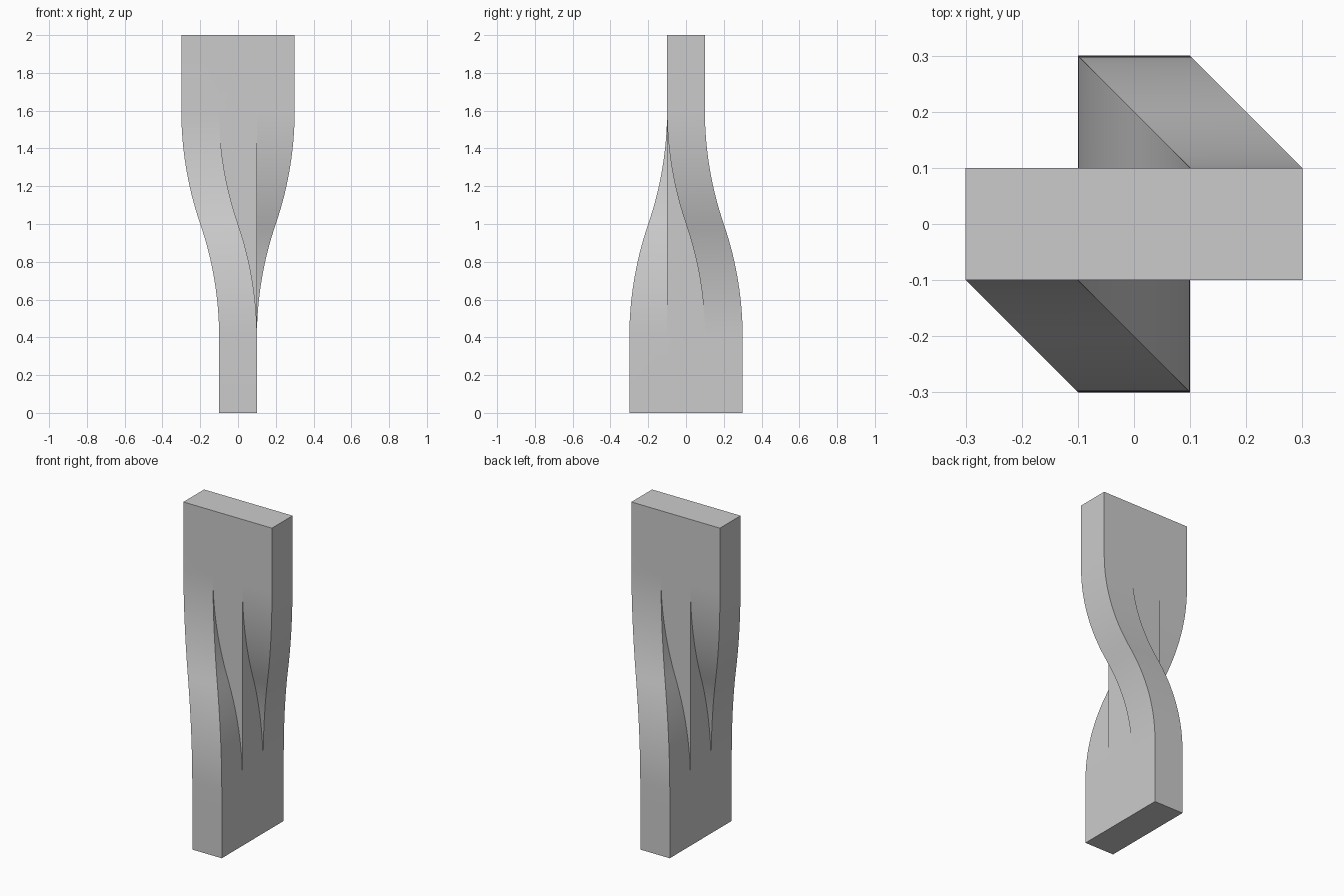
import bpy, bmesh, math

cube = bpy.data.objects.get("Cube")
if cube:
    bpy.data.objects.remove(cube, do_unlink=True)

H = 0.1                      # half width of each square strand
LOW, HIGH = 0.4, 1.6         # where the crossover starts and ends
STEPS = 32

# Plain grey material
grey = bpy.data.materials.new("plain grey")
grey.use_nodes = True
colour = (0.6, 0.6, 0.6, 1)
grey.diffuse_color = colour
grey.node_tree.nodes["Principled BSDF"].inputs["Base Color"].default_value = colour


def shift(z):
    """Sideways slide of the outer strands: two tangent circular arcs."""
    half = (HIGH - LOW) / 2
    radius = (half ** 2 + H ** 2) / (2 * H)
    d = min(max(z, LOW), HIGH) - LOW
    if d <= half:
        return radius - math.sqrt(radius ** 2 - d ** 2)
    return 2 * H - radius + math.sqrt(radius ** 2 - (2 * half - d) ** 2)


def outline(a):
    """Union of the straight middle strand and the two sliding ones."""
    half = [(-H - a, a - 3 * H), (H - a, a - 3 * H), (H - a, -H),
            (H, -H), (H, H - a), (H + a, H - a)]
    return half + [(-x, -y) for x, y in half]


# Loft the outline up the column
bm = bmesh.new()
levels = [0] + [LOW + (HIGH - LOW) * i / STEPS for i in range(STEPS + 1)] + [2]
rings = [[bm.verts.new((x, y, z)) for x, y in outline(shift(z))] for z in levels]
for low, high in zip(rings, rings[1:]):
    for i in range(len(low)):
        j = (i + 1) % len(low)
        bm.faces.new((low[i], low[j], high[j], high[i]))

# Close the seams where strands meet, then cap both ends
bmesh.ops.remove_doubles(bm, verts=bm.verts[:], dist=1e-5)
bmesh.ops.holes_fill(bm, edges=[e for e in bm.edges if e.is_boundary], sides=0)
bmesh.ops.recalc_face_normals(bm, faces=bm.faces[:])

mesh = bpy.data.meshes.new("crossover_column")
bm.to_mesh(mesh)
bm.free()
mesh.materials.append(grey)
column = bpy.data.objects.new("crossover_column", mesh)
bpy.context.collection.objects.link(column)

bpy.ops.object.select_all(action="DESELECT")
column.select_set(True)
bpy.context.view_layer.objects.active = column
bpy.ops.object.shade_smooth_by_angle(angle=math.radians(20))
